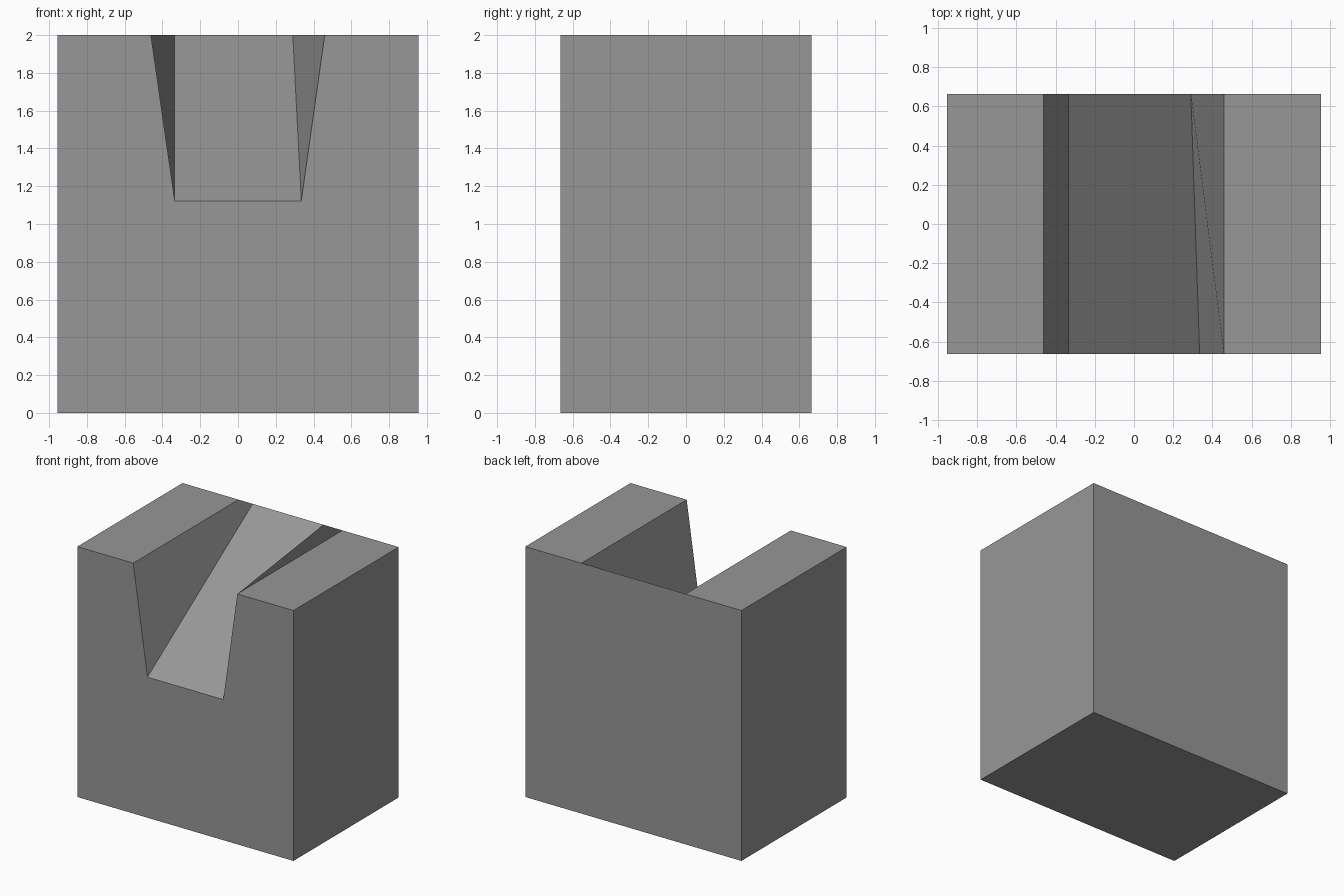
import bpy, bmesh

if "Cube" in bpy.data.objects:
    bpy.data.objects.remove(bpy.data.objects["Cube"])

HALF_X, HALF_Y, TOP = 0.955, 0.664, 2.0
FLOOR = 1.123


def section(bm, y, floor_right, floor_z):
    """Slotted block outline in the x/z plane at depth y."""
    outline = [(-HALF_X, 0), (HALF_X, 0), (HALF_X, TOP), (0.459, TOP),
               (floor_right, floor_z), (-0.335, floor_z),
               (-0.461, TOP), (-HALF_X, TOP)]
    return [bm.verts.new((x, y, z)) for x, z in outline]


bm = bmesh.new()

# Slot is deep at the front and its floor ramps up to the top at the back
front = section(bm, -HALF_Y, 0.335, FLOOR)
back = section(bm, HALF_Y, 0.29, TOP)

# End caps
bm.faces.new(front)
bm.faces.new(back[::-1])

# Sides, top lands, slot walls and ramp
for i in range(len(front)):
    j = (i + 1) % len(front)
    bm.faces.new((front[i], back[i], back[j], front[j]))

mesh = bpy.data.meshes.new("slotted_block")
bm.to_mesh(mesh)
bm.free()

# Dark grey
grey = bpy.data.materials.new("dark_grey")
grey.diffuse_color = (0.31, 0.31, 0.31, 1)
grey.use_nodes = True
grey.node_tree.nodes["Principled BSDF"].inputs["Base Color"].default_value = grey.diffuse_color
mesh.materials.append(grey)

block = bpy.data.objects.new("slotted_block", mesh)
bpy.context.collection.objects.link(block)
